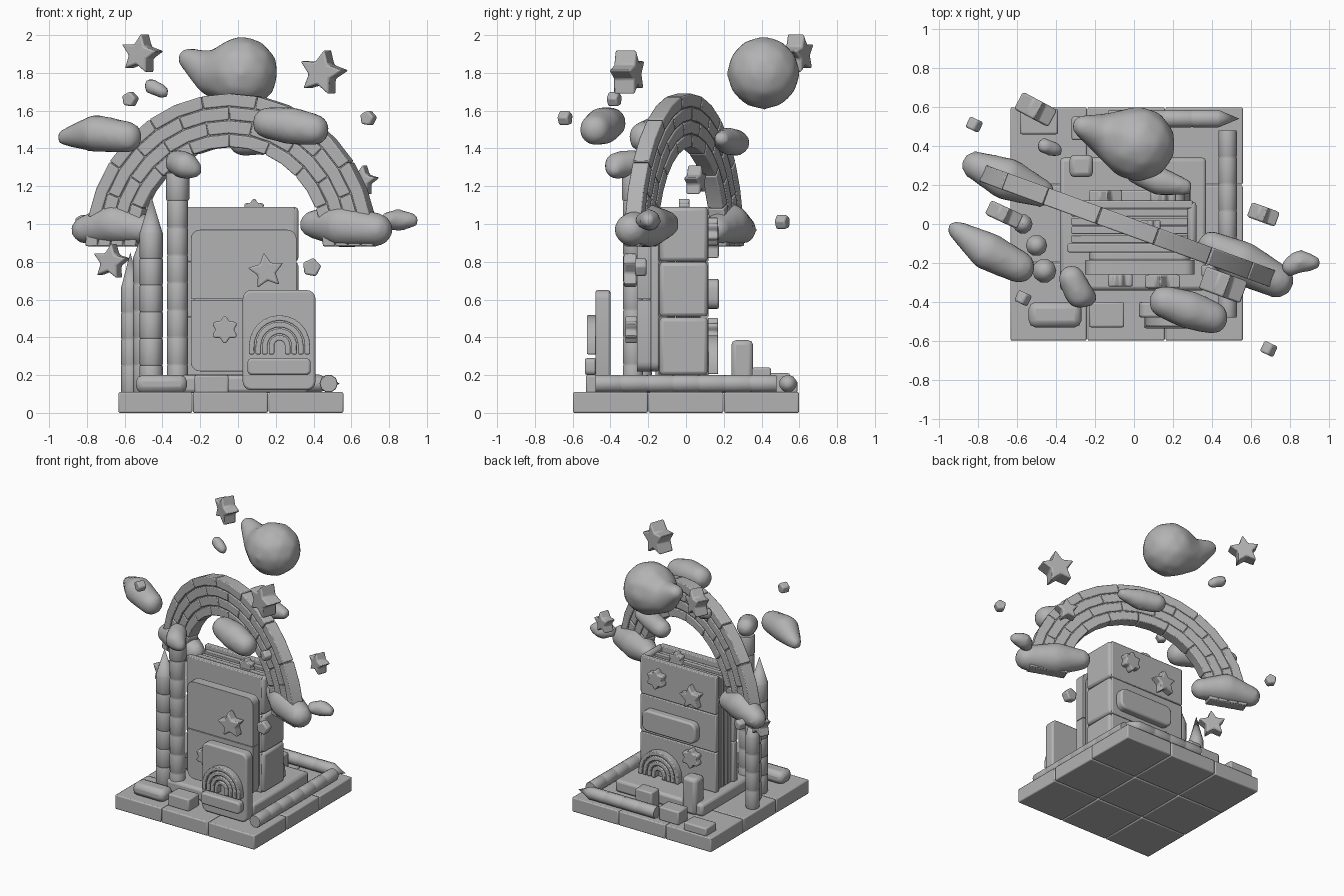
import bpy, bmesh, math
from mathutils import Vector, Matrix

old = bpy.data.objects.get("Cube")
if old:
    bpy.data.objects.remove(old)

clay = bpy.data.materials.new("clay grey")
clay.use_nodes = True
GREY = (0.45, 0.45, 0.45, 1)
clay.diffuse_color = GREY
clay.node_tree.nodes["Principled BSDF"].inputs["Base Color"].default_value = GREY


def finish(name, bm, loc=(0, 0, 0), rot=Matrix(), bevel=0.0, angle=40):
    bmesh.ops.recalc_face_normals(bm, faces=bm.faces[:])
    me = bpy.data.meshes.new(name)
    bm.to_mesh(me)
    bm.free()
    me.materials.append(clay)
    me.shade_smooth()
    me.set_sharp_from_angle(angle=math.radians(angle))
    ob = bpy.data.objects.new(name, me)
    ob.matrix_world = Matrix.Translation(loc) @ rot
    bpy.context.scene.collection.objects.link(ob)
    if bevel:
        mod = ob.modifiers.new("soft edge", "BEVEL")
        mod.width, mod.segments = bevel, 2
        mod.limit_method = "ANGLE"
    return ob


def box(name, x, y, z, bevel=0.008):
    bm = bmesh.new()
    lo, hi = Vector((x[0], y[0], z[0])), Vector((x[1], y[1], z[1]))
    size = hi - lo
    bmesh.ops.create_cube(bm, size=1, matrix=Matrix.Diagonal((*size, 1)))
    return finish(name, bm, (lo + hi) / 2, bevel=bevel)


def prism(name, pts, y0, y1, loc=(0, 0, 0), rot=Matrix(), bevel=0.01):
    """Outline in x and z, given depth along y."""
    bm = bmesh.new()
    face = bm.faces.new([bm.verts.new((x, y0, z)) for x, z in pts])
    out = bmesh.ops.extrude_face_region(bm, geom=[face])["geom"]
    moved = [v for v in out if isinstance(v, bmesh.types.BMVert)]
    bmesh.ops.translate(bm, verts=moved, vec=(0, y1 - y0, 0))
    return finish(name, bm, loc, rot, bevel)


def plate(name, x, z, y, r, top=True, bottom=True):
    """Upright plate with rounded corners."""
    pts = []
    for i, (cx, cz) in enumerate(((1, 1), (0, 1), (0, 0), (1, 0))):
        q = r if (top if cz else bottom) else 0.001
        ox, oz = x[cx] + (-q if cx else q), z[cz] + (-q if cz else q)
        for k in range(5):
            a = (i + k / 4) * math.pi / 2
            pts.append((ox + q * math.cos(a), oz + q * math.sin(a)))
    return prism(name, pts, *y, bevel=0.012)


def radial(n, fn):
    return [(fn(i) * math.sin(math.tau * i / n), fn(i) * math.cos(math.tau * i / n)) for i in range(n)]


def turned(yaw, roll):
    return Matrix.Rotation(math.radians(yaw), 4, "Z") @ Matrix.Rotation(math.radians(roll), 4, "Y")


def star(name, loc, r, yaw=0, roll=8, depth=0.08):
    prism(name, radial(10, lambda i: r * (0.5 if i % 2 else 1)), -depth / 2, depth / 2, loc, turned(yaw, roll))


def flower(name, loc, r, depth=0.06):
    prism(name, radial(36, lambda i: r * (0.84 + 0.16 * math.cos(math.tau * i / 6))), -depth / 2, depth / 2, loc)


def gem(name, loc, r, yaw=-25):
    prism(name, radial(5, lambda i: r), -0.03, 0.03, loc, turned(yaw, 10))


def arc(name, c, y, r0, r1, a0, a1, steps, leg=0.0, rot=Matrix()):
    """Arched band, with straight legs if wanted."""
    angles = [a0 + (a1 - a0) * i / steps for i in range(steps + 1)]
    rings = []
    for r in (r0, r1):
        ring = [(r * math.cos(a), r * math.sin(a)) for a in angles]
        if leg:
            ring = [(r, -leg)] + ring + [(-r, -leg)]
        rings.append(ring)
    prism(name, rings[0] + rings[1][::-1], *y, c, rot, bevel=0.006)


def crayon(name, loc, r, length, segs, tip=0.0, rot=Matrix(), cap=0.0):
    """Ringed rod along its own z, with an optional pointed tip."""
    prof = [(0, 0)]
    step = length / segs
    for i in range(segs):
        q = r + (cap if i == segs - 1 else 0)
        prof += [(q * 0.94, i * step), (q, i * step + 0.008), (q, (i + 1) * step - 0.008), (q * 0.94, (i + 1) * step)]
    prof.append((0, length + tip))
    bm = bmesh.new()
    vs = [bm.verts.new((q, 0, z)) for q, z in prof]
    es = [bm.edges.new(p) for p in zip(vs, vs[1:])]
    bmesh.ops.spin(bm, geom=vs + es, cent=(0, 0, 0), axis=(0, 0, 1), angle=math.tau, steps=10)
    bmesh.ops.remove_doubles(bm, verts=bm.verts[:], dist=0.0005)
    finish(name, bm, loc, rot, angle=45)


def cloud(name, *blobs):
    """Chain of (x, y, z, radius) blobs fused into one soft form."""
    bm = bmesh.new()
    for a, b in zip(blobs, blobs[1:]):
        for k in range(5):
            *p, r = Vector(a).lerp(Vector(b), k / 4)
            bmesh.ops.create_icosphere(bm, subdivisions=2, radius=r * 1.04, matrix=Matrix.Translation(p))
    ob = finish(name, bm, angle=180)
    mod = ob.modifiers.new("fuse", "REMESH")
    mod.mode, mod.voxel_size, mod.use_smooth_shade = "VOXEL", 0.022, True
    mod = ob.modifiers.new("relax", "SMOOTH")
    mod.iterations, mod.factor = 6, 0.5


# Tiled base and plinth
xs, ys = (-0.635, -0.24, 0.16, 0.56), (-0.6, -0.2, 0.2, 0.6)
for i in range(3):
    for j in range(3):
        box("base_tile", (xs[i] + 0.002, xs[i + 1] - 0.002), (ys[j] + 0.002, ys[j + 1] - 0.002), (0, 0.11))
box("plinth", (-0.38, 0.37), (-0.34, 0.34), (0.105, 0.2), 0.02)

# Upright book: covers, spine and pages in three bands
bands = ((0.2, 0.505), (0.509, 0.798), (0.802, 1.09))
for z in bands:
    box("front_cover", (-0.34, 0.3), (-0.145, -0.1), z, 0.006)
    box("back_cover", (-0.34, 0.3), (0.08, 0.12), z, 0.006)
    box("spine", (0.275, 0.32), (-0.14, 0.115), z, 0.02)
for k in range(4):
    y = -0.1 + k * 0.045
    box("page_block", (-0.32, 0.28), (y + 0.003, y + 0.042), (0.2, 1.05 + 0.012 * (k % 2)), 0.004)
flower("top_flower", (0.085, -0.01, 1.075), 0.06, 0.055)

# Front panel in two halves, with decorations
plate("panel_backing", (-0.23, 0.29), (0.22, 0.94), (-0.19, -0.14), 0.05)
plate("panel_lower", (-0.25, 0.31), (0.22, 0.598), (-0.26, -0.185), 0.05, top=False)
plate("panel_upper", (-0.25, 0.31), (0.602, 0.97), (-0.26, -0.185), 0.05, bottom=False)
flower("front_flower", (-0.07, -0.29, 0.44), 0.073)
star("front_star", (0.15, -0.295, 0.75), 0.1, roll=-8, depth=0.07)

# Small front plaque with rainbow and bar
plate("plaque", (0.025, 0.41), (0.12, 0.65), (-0.48, -0.4), 0.045)
plate("plaque_bar", (0.05, 0.385), (0.2, 0.29), (-0.535, -0.475), 0.025)
for r in (0.162, 0.127, 0.092, 0.057):
    arc("plaque_rainbow", (0.22, 0, 0.355), (-0.525, -0.475), r - 0.029, r, 0, math.pi, 12, leg=0.045)

# Back decorations
plate("back_bar", (-0.2, 0.26), (0.55, 0.71), (0.11, 0.175), 0.05)
flower("back_flower_high", (0.15, 0.14, 0.96), 0.075)
flower("back_flower_low", (-0.15, 0.14, 0.43), 0.075)
star("back_star", (-0.15, 0.14, 0.9), 0.095, depth=0.07)
for r in (0.17, 0.133, 0.096, 0.059):
    arc("back_rainbow", (0.12, 0, 0.24), (0.11, 0.17), r - 0.03, r, 0, math.pi, 12, leg=0.035)

# Blocks on the base
box("front_long_block", (-0.54, -0.27), (-0.53, -0.4), (0.105, 0.2), 0.035)
box("front_short_block", (-0.23, -0.05), (-0.53, -0.4), (0.105, 0.2), 0.01)
box("corner_block", (-0.585, -0.39), (0.46, 0.59), (0.105, 0.17), 0.01)
box("back_block", (-0.32, -0.15), (0.43, 0.55), (0.105, 0.21), 0.01)
box("back_inner_block", (-0.02, 0.12), (0.35, 0.45), (0.105, 0.24), 0.01)
box("standing_block", (-0.33, -0.21), (0.24, 0.355), (0.105, 0.385), 0.025)

# Standing and lying crayons
crayon("tall_post", (-0.32, -0.28, 0.11), 0.056, 1.16, 8, cap=0.006)
crayon("large_crayon", (-0.46, -0.24, 0.11), 0.062, 0.85, 6, 0.19)
crayon("medium_crayon", (-0.5, -0.11, 0.11), 0.055, 0.72, 5, 0.14)
crayon("small_crayon", (-0.57, 0, 0.11), 0.05, 0.56, 4, 0.18)
along_x = Matrix.Rotation(math.pi / 2, 4, "Y")
along_y = Matrix.Rotation(-math.pi / 2, 4, "X")
crayon("back_crayon", (-0.13, 0.54, 0.155), 0.047, 0.57, 4, 0.1, along_x)
crayon("side_crayon", (0.48, -0.48, 0.155), 0.048, 0.96, 7, 0, along_y)

# Big rainbow of four block rings, turned across the base
turn = Matrix.Rotation(math.radians(-20), 4, "Z")
mid = (-0.033, -0.01, 0.88)
arc("rainbow_core", mid, (-0.036, 0.036), 0.535, 0.8, 0, math.pi, 24, rot=turn)
for k in range(4):
    r0 = 0.525 + k * 0.072
    shift = 0.5 * (k % 2)
    cuts = [0] + [math.pi * (i + shift) / 8 for i in range(8) if i + shift > 0] + [math.pi]
    for a, b in zip(cuts, cuts[1:]):
        arc("rainbow_block", mid, (-0.045, 0.045), r0 + 0.003, r0 + 0.069, a + 0.004, b - 0.004, 2, rot=turn)

# Clouds
cloud("cloud_left", (-0.91, -0.03, 1.46, 0.05), (-0.75, -0.14, 1.48, 0.1), (-0.59, -0.22, 1.46, 0.085))
cloud("cloud_front", (0.16, -0.4, 1.535, 0.085), (0.28, -0.44, 1.52, 0.1), (0.4, -0.48, 1.5, 0.085))
cloud("cloud_top", (-0.26, 0.5, 1.875, 0.06), (-0.12, 0.45, 1.79, 0.12), (0.02, 0.41, 1.8, 0.19))
cloud("cloud_behind", (0.02, 0.27, 1.43, 0.07), (0.13, 0.22, 1.44, 0.075), (0.26, 0.19, 1.45, 0.045))
cloud("cloud_foot_left", (-0.81, 0.3, 0.97, 0.075), (-0.65, 0.23, 1.0, 0.11), (-0.48, 0.16, 0.97, 0.075))
cloud("cloud_foot_right", (0.4, -0.11, 1.0, 0.075), (0.55, -0.2, 0.99, 0.115), (0.73, -0.29, 0.97, 0.09))
cloud("cloud_foot_small", (0.8, -0.22, 1.02, 0.05), (0.85, -0.19, 1.02, 0.06), (0.92, -0.2, 1.02, 0.042))
cloud("cloud_post", (-0.32, -0.28, 1.325, 0.07), (-0.28, -0.36, 1.31, 0.075), (-0.23, -0.38, 1.285, 0.045))
cloud("cloud_tiny", (-0.46, 0.4, 1.73, 0.045), (-0.4, 0.38, 1.7, 0.04))

# Floating stars and gems
star("star_top", (-0.51, 0.59, 1.9), 0.11, -28, 10, 0.1)
star("star_right", (0.45, -0.31, 1.8), 0.125, -20, 12, 0.12)
star("star_left", (-0.67, 0.05, 0.8), 0.1, -25, 8)
star("star_behind", (0.66, 0.05, 1.23), 0.085, -20, 8)
gem("gem_left", (-0.57, -0.38, 1.66), 0.042)
gem("gem_right", (0.69, -0.64, 1.56), 0.042)
gem("gem_low", (0.39, -0.24, 0.77), 0.052, 0)
gem("gem_back", (-0.82, 0.51, 1.01), 0.042)
